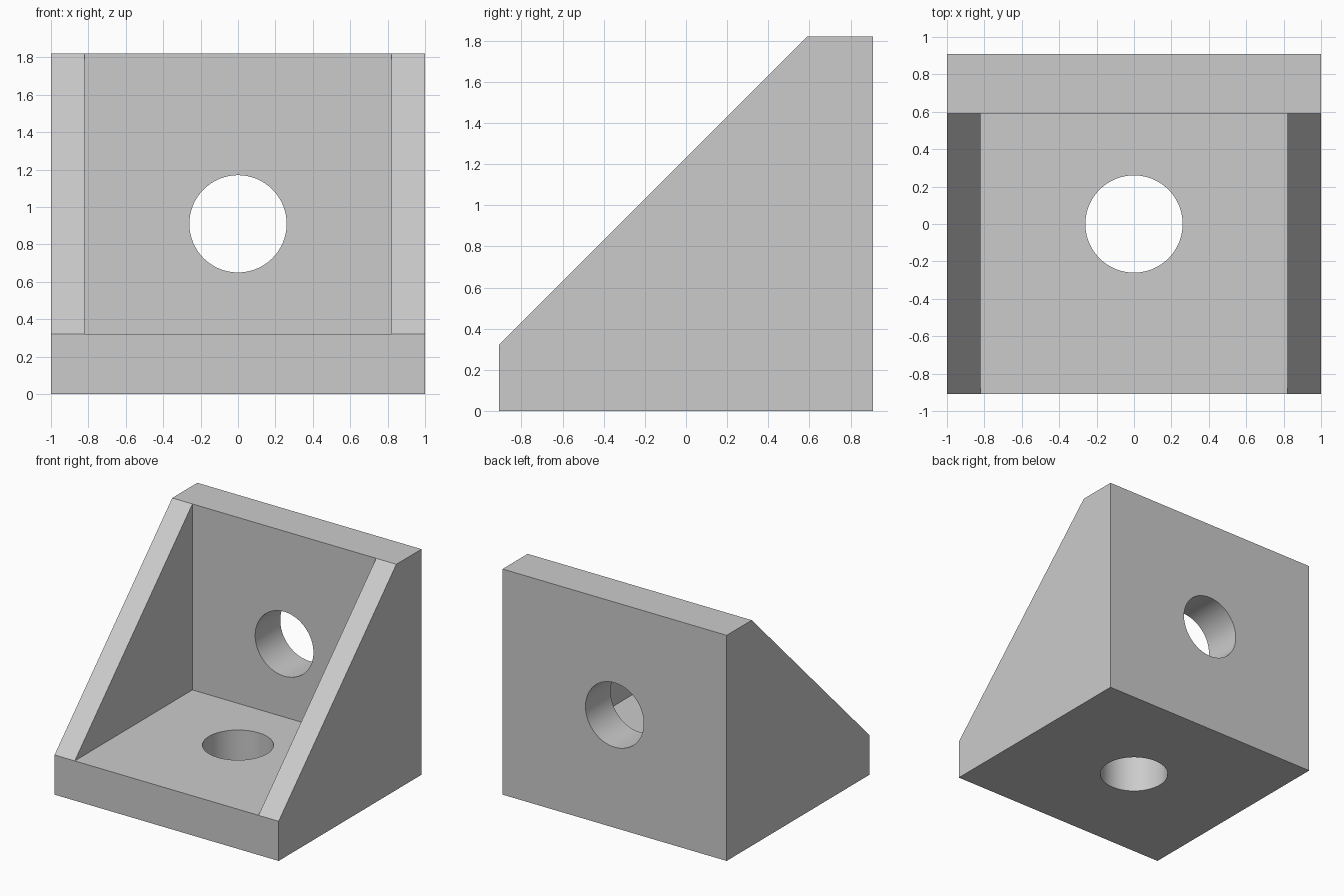
import bpy, bmesh, math
from mathutils import Matrix

if "Cube" in bpy.data.objects:
    bpy.data.objects.remove(bpy.data.objects["Cube"], do_unlink=True)

DEPTH = 0.91      # half depth, also half height
THICK = 0.32      # base and back plate thickness
RIB = 0.18        # side rib thickness
HOLE = 0.26       # bolt hole radius
TOP = 2 * DEPTH
WALL = DEPTH - THICK

grey = bpy.data.materials.new("plain grey")
grey.use_nodes = True
colour = (0.6, 0.6, 0.6, 1)
grey.diffuse_color = colour
grey.node_tree.nodes["Principled BSDF"].inputs["Base Color"].default_value = colour


def make_object(name, bm):
    bmesh.ops.recalc_face_normals(bm, faces=bm.faces)
    mesh = bpy.data.meshes.new(name)
    bm.to_mesh(mesh)
    bm.free()
    mesh.materials.append(grey)
    obj = bpy.data.objects.new(name, mesh)
    bpy.context.collection.objects.link(obj)
    return obj


def prism(name, profile, half_width):
    """Extrude a (y, z) profile symmetrically along x."""
    bm = bmesh.new()
    face = bm.faces.new([bm.verts.new((-half_width, y, z)) for y, z in profile])
    new = bmesh.ops.extrude_face_region(bm, geom=[face])["geom"]
    verts = [v for v in new if isinstance(v, bmesh.types.BMVert)]
    bmesh.ops.translate(bm, verts=verts, vec=(2 * half_width, 0, 0))
    return make_object(name, bm)


def drill(name, matrix):
    bm = bmesh.new()
    bmesh.ops.create_cone(bm, cap_ends=True, segments=96, radius1=HOLE,
                          radius2=HOLE, depth=2 * THICK, matrix=matrix)
    return make_object(name, bm)


# Solid bracket with the sloping front
bracket = prism("corner_bracket", [(-DEPTH, 0), (DEPTH, 0), (DEPTH, TOP),
                                   (WALL, TOP), (-DEPTH, THICK)], 1)

# Pocket between the ribs, and one bolt hole through each plate
cutters = [
    prism("pocket_cutter", [(-2, THICK), (WALL, THICK), (WALL, 3), (-2, 3)], 1 - RIB),
    drill("base_hole_cutter", Matrix.Translation((0, 0, THICK / 2))),
    drill("back_hole_cutter", Matrix.Translation((0, DEPTH - THICK / 2, DEPTH))
          @ Matrix.Rotation(math.pi / 2, 4, "X")),
]

bpy.context.view_layer.objects.active = bracket
bracket.select_set(True)
for cutter in cutters:
    mod = bracket.modifiers.new(cutter.name, "BOOLEAN")
    mod.operation = "DIFFERENCE"
    mod.solver = "EXACT"
    mod.object = cutter
    bpy.ops.object.modifier_apply(modifier=mod.name)
    bpy.data.objects.remove(cutter, do_unlink=True)

# Smooth hole walls, sharp edges everywhere else
bpy.ops.object.shade_smooth_by_angle(angle=math.radians(30))
